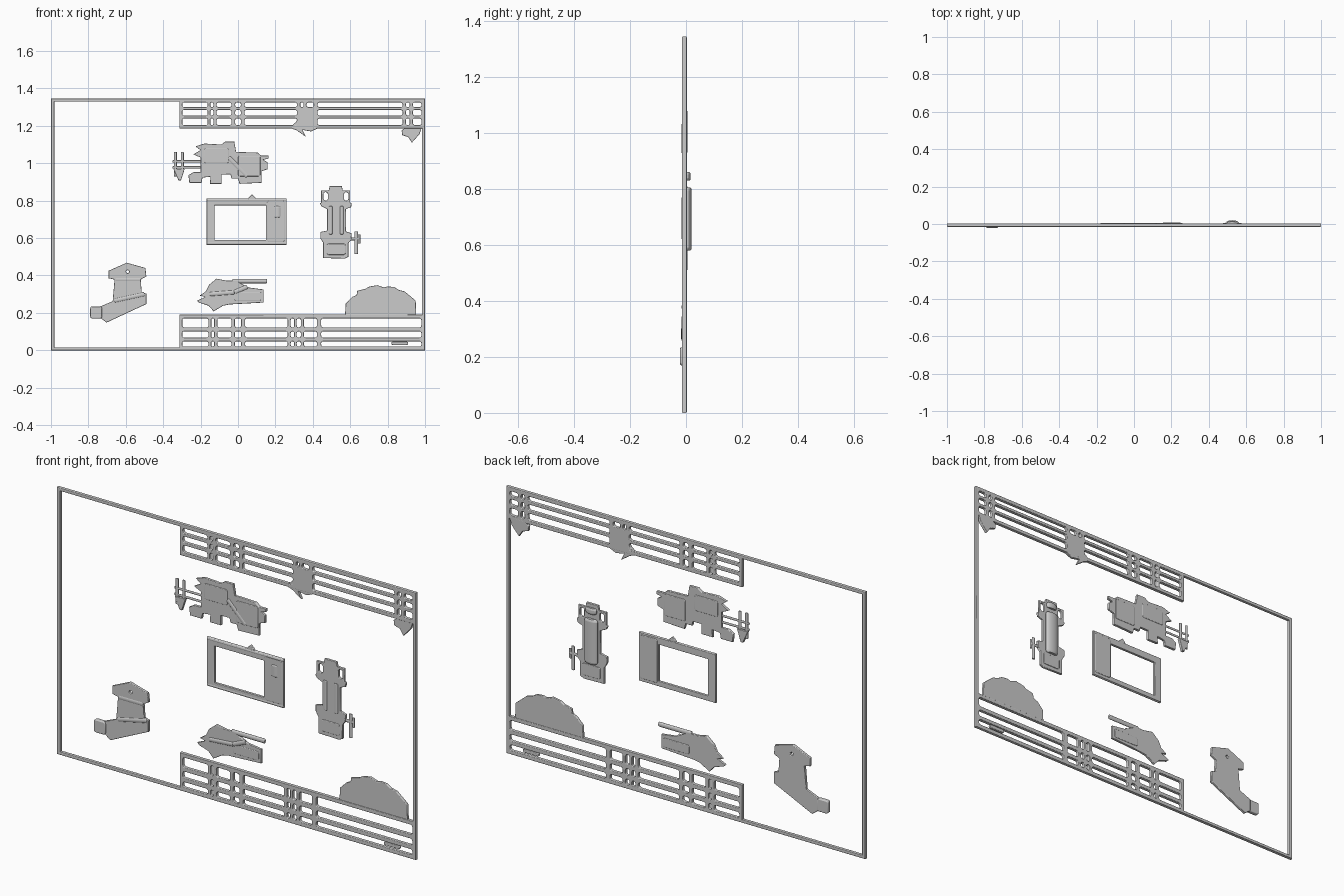
import bpy, math

def rect(x0, z0, x1, z1):
    return [(x0, z0), (x1, z0), (x1, z1), (x0, z1)]

def slot(x0, z0, x1, z1):
    """Rectangle with rounded corners."""
    r = min(0.010, (x1 - x0) * 0.45, (z1 - z0) * 0.45)
    pts = []
    for cx, cz, a in ((x1 - r, z1 - r, 0), (x0 + r, z1 - r, 90), (x0 + r, z0 + r, 180), (x1 - r, z0 + r, 270)):
        for i in range(4):
            t = math.radians(a + i * 30)
            pts.append((cx + r * math.cos(t), cz + r * math.sin(t)))
    return pts

def plate(name, loops, y0=-0.013, y1=0.003, bevel=0.003):
    """Flat plate from outline loops (outer, then holes), soft edged, spanning y0..y1."""
    cu = bpy.data.curves.new(name, 'CURVE')
    cu.dimensions = '2D'
    cu.fill_mode = 'BOTH'
    cu.extrude = (y1 - y0) / 2 - bevel
    cu.bevel_depth = bevel
    cu.bevel_resolution = 2
    cu.offset = -bevel
    for pts in loops:
        s = cu.splines.new('POLY')
        s.points.add(len(pts) - 1)
        for p, (x, z) in zip(s.points, pts):
            p.co = (x, z, 0, 1)
        s.use_cyclic_u = True
    ob = bpy.data.objects.new(name, cu)
    bpy.context.collection.objects.link(ob)
    ob.location.y = (y0 + y1) / 2
    ob.rotation_euler.x = math.pi / 2
    bpy.ops.object.select_all(action='DESELECT')
    ob.select_set(True)
    bpy.context.view_layer.objects.active = ob
    bpy.ops.object.convert(target='MESH')
    bpy.ops.object.shade_smooth_by_angle(angle=math.radians(50))
    return bpy.context.object

def rod(name, a, b, r, y=-0.005, depth=0.6):
    """Rounded rod between two points in the x-z plane, squashed in y."""
    dx, dz = b[0] - a[0], b[1] - a[1]
    bpy.ops.mesh.primitive_cylinder_add(vertices=20, radius=r, depth=math.hypot(dx, dz),
        location=((a[0] + b[0]) / 2, y, (a[1] + b[1]) / 2), rotation=(0, math.atan2(dx, dz), 0))
    ob = bpy.context.object
    ob.name = name
    ob.scale.y = depth
    m = ob.modifiers.new("soft_ends", 'BEVEL')
    m.width = r * 0.3
    m.segments = 2
    bpy.ops.object.shade_smooth_by_angle(angle=math.radians(50))
    return ob

# Outer frame, and slotted rails at top and bottom
H = 1.345
rows = [(0.02, 0.048), (0.068, 0.101), (0.122, 0.171)]
top_cols = [(-.298, -.162), (-.148, -.132), (-.115, -.035), (-.015, .015), (.035, .315),
            (.425, .88), (.898, .918), (.935, .981)]
low_cols = [(-.298, -.158), (-.143, -.127), (-.11, -.035), (-.017, .017), (.038, .265),
            (.282, .300), (.314, .336), (.352, .422), (.445, .98)]
plate("outer_frame", [rect(-1, 0, 1, H), rect(-.982, .016, .984, H - .016)], -0.015, 0.003, 0.004)
low = [rect(-.314, .002, .997, .191)]
top = [rect(-.314, H - .159, .997, H - .002)]
for z0, z1 in rows:
    low += [slot(x0, z0, x1, z1) for x0, x1 in low_cols]
for z0, z1 in ((.02, .045), (.06, .09), (.105, .141)):
    top += [slot(x0, H - z1, x1, H - z0) for x0, x1 in top_cols]
top += [slot(.333, H - .045, .35, H - .02), slot(.366, H - .045, .405, H - .02)]
plate("lower_rail", low, -.0148, .0028)
plate("upper_rail", top, -.0148, .0028)

# Small ornaments attached to the rails
plate("rail_gusset", [[(.275, 1.19), (.31, 1.22), (.335, 1.265), (.40, 1.265), (.405, 1.21),
                       (.425, 1.185), (.39, 1.17), (.345, 1.178), (.362, 1.142), (.315, 1.175)]], -.014, .002)
plate("corner_gusset", [[(.875, 1.175), (.9, 1.195), (.985, 1.197), (.97, 1.155), (.93, 1.11),
                         (.91, 1.14), (.878, 1.15)]])
plate("rail_tab", [slot(.82, .028, .91, .046)], -.012, .001)

# Mound on the lower rail
plate("mound", [[(.572, .185), (.576, .25), (.61, .285), (.634, .295), (.638, .318), (.68, .328), (.70, .34),
                 (.745, .348), (.78, .336), (.80, .341), (.835, .338), (.86, .322), (.89, .315),
                 (.92, .29), (.95, .265), (.953, .185)]], -.012, .001)

# Machine silhouette, upper middle
plate("machine_body", [[
    (-.238, 1.048), (-.20, 1.07), (-.227, 1.09), (-.18, 1.105), (-.09, 1.10), (-.067, 1.116), (-.02, 1.116),
    (-.01, 1.06), (.105, 1.057), (.125, 1.04), (.163, 1.04), (.163, 1.025), (.136, 1.018), (.158, 1.005),
    (.158, .968), (.126, .957), (.126, .895), (.008, .89), (0, .918), (-.035, .918), (-.04, .94), (-.088, .94),
    (-.088, .89), (-.15, .89), (-.147, .928), (-.19, .923), (-.195, .895), (-.26, .895), (-.265, .936),
    (-.238, .952), (-.2, .952), (-.2, 1.03)]], -.012, .003)
plate("machine_panel", [slot(0, .93, .12, 1.04)], -.014, .005)
plate("machine_hood", [slot(-.18, 1.0, -.05, 1.08)], -.014, .005)
rod("machine_pipe", (-.05, 1.03), (.05, .93), .012, -.010, .5)
for z in (1.01, .978):
    rod("machine_shaft", (-.35, z), (-.18, z), .006)
for x, z0, z1 in ((-.335, .93, 1.06), (-.298, .95, 1.06)):
    rod("machine_prong", (x, z0), (x, z1), .008)
plate("machine_tip", [[(-.345, .97), (-.285, .97), (-.305, .908), (-.318, .908)]])

# Window panel in the middle
plate("window_panel", [rect(-.168, .565, .26, .81), rect(-.126, .59, .15, .775)], -.009, .006)
plate("window_side_plate", [slot(.155, .58, .25, .8)], -.010, .008)
for z in (.572, .803):
    rod("window_edge_bead", (-.168, z), (.26, z), .009, -.002, .9)
plate("window_knob", [[(.05, .805), (.06, .82), (.075, .833), (.09, .82), (.1, .805)]], -.008, .004)
rod("window_catch", (.21, .71), (.21, .77), .02, -.004, .5)

# Column assembly on the right
plate("column_body", [[
    (.445, .855), (.485, .855), (.49, .878), (.555, .878), (.56, .855), (.6, .855), (.6, .79), (.608, .785),
    (.605, .765), (.577, .755), (.577, .635), (.608, .625), (.605, .59), (.59, .572), (.59, .5), (.57, .49),
    (.455, .493), (.455, .575), (.44, .6), (.44, .632), (.477, .64), (.477, .755), (.445, .77), (.438, .785),
    (.445, .79)],
    slot(.457, .80, .48, .845), slot(.567, .80, .59, .845)], -.012, .002)
for x in (.495, .555):
    rod("column_rib", (x, .62), (x, .77), .01, -.010, .6)
plate("column_base_plate", [slot(.475, .51, .575, .57)], -.014, .005)
rod("column_barrel", (.525, .58), (.525, .805), .036, .005, .42)
rod("column_cap", (.525, .83), (.525, .86), .03, .004, .42)
rod("column_arm", (.59, .596), (.65, .596), .008)
rod("column_handle", (.632, .515), (.632, .635), .009)
rod("column_handle_end", (.648, .57), (.648, .62), .006)

# Angled bracket, lower left
plate("bracket", [[
    (-.692, .425), (-.595, .468), (-.495, .44), (-.49, .395), (-.52, .378), (-.515, .31), (-.49, .303),
    (-.49, .247), (-.703, .148), (-.735, .172), (-.735, .235), (-.67, .262), (-.66, .378), (-.692, .385)],
    slot(-.598, .412, -.582, .428)], -.014, .002)
plate("bracket_foot", [slot(-.79, .17, -.727, .234)], -.021, .001, .004)
rod("bracket_ridge", (-.66, .265), (-.5, .30), .012, -.010, .6)
rod("bracket_fold", (-.655, .378), (-.52, .378), .012, -.010, .5)

# Tool silhouette, lower middle
plate("tool_body", [[
    (-.22, .265), (-.175, .285), (-.205, .292), (-.172, .315), (-.155, .35), (-.115, .383), (-.06, .372),
    (-.01, .373), (.01, .36), (.06, .335), (.137, .325), (.137, .255), (-.045, .245), (-.08, .238), (-.13, .208),
    (-.157, .238), (-.21, .255)]], -.012, .002)
rod("tool_barrel", (-.03, .37), (.155, .37), .012)
rod("tool_ridge", (-.15, .30), (-.02, .31), .012, -.009, .6)
rod("tool_stock_ridge", (-.02, .31), (.05, .34), .012, -.009, .6)
plate("tool_stock_panel", [slot(-.02, .265, .125, .312)], -.013, .004)
